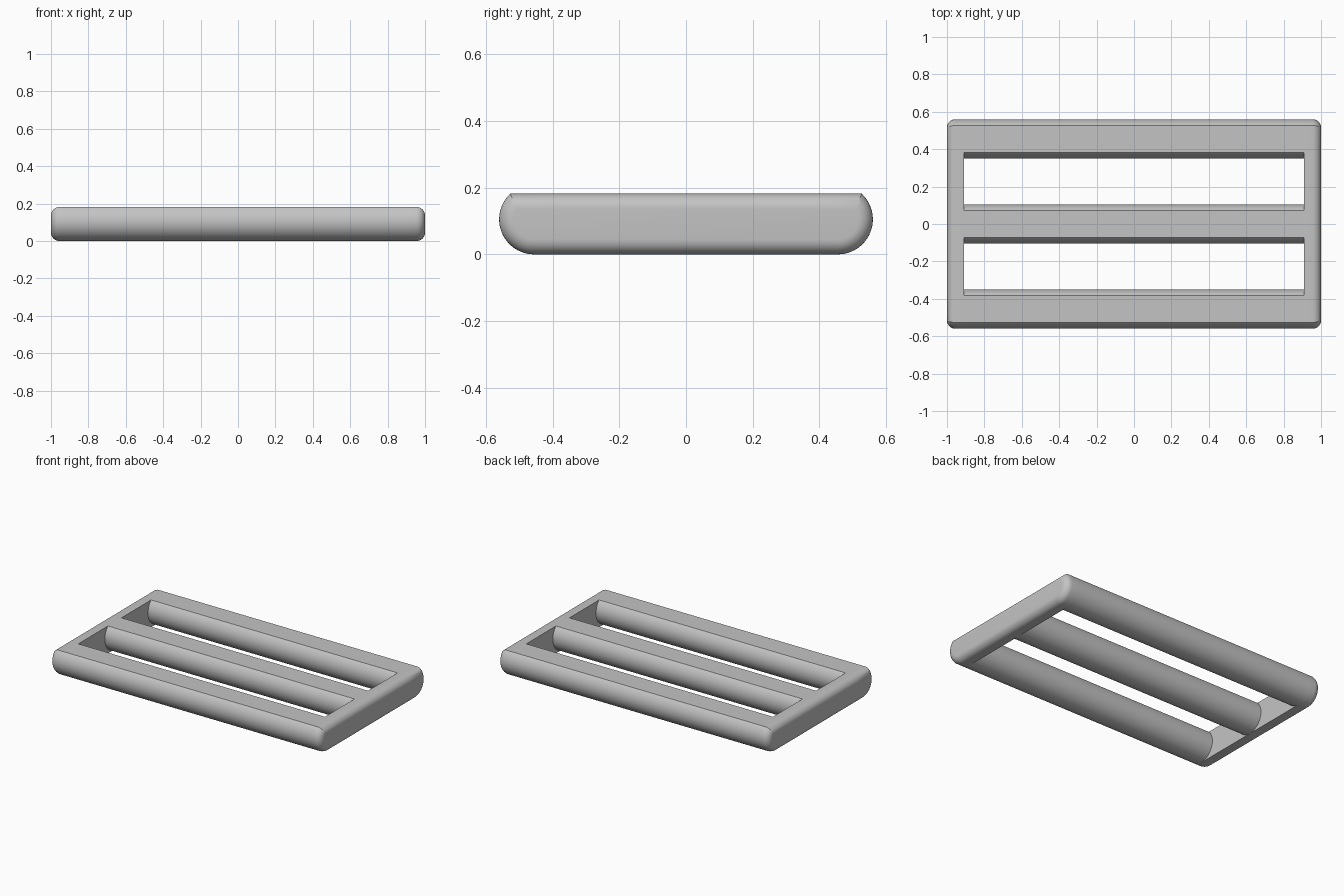
import bpy, bmesh
from math import asin, pi, sin, cos, sqrt, radians

cube = bpy.data.objects.get("Cube")
if cube:
    bpy.data.objects.remove(cube, do_unlink=True)

R = 0.105        # bar radius, also the height of the bar centre
TOP = 0.182      # height of the flat top
BAR_Y = 0.455    # centre of the outer bars
INNER_X = 0.91   # inner face of the end pieces
FILLET = 0.045   # rounding of the outer ends
STEPS = 24
flat = sqrt(R ** 2 - (TOP - R) ** 2)   # half width of a bar's flat top

bm = bmesh.new()


def arc(yc, side, d=0.0):
    """One flank of a bar, from its flat top down to its lowest point."""
    r = R - d
    start = asin((TOP - R - d) / r)
    out = []
    for i in range(STEPS + 1):
        a = start + (-pi / 2 - start) * i / STEPS
        out.append((yc + side * r * cos(a), R + r * sin(a)))
    return out


def outline(d):
    """Outer section of the end piece, shrunk by d."""
    tops = [(y, TOP - d) for y in (-BAR_Y + flat, -flat, flat, BAR_Y - flat)]
    return arc(BAR_Y, 1, d) + [(0, d)] + arc(-BAR_Y, -1, d)[::-1] + tops


def ring(x, points):
    return [bm.verts.new((x, y, z)) for y, z in points]


def bridge(a, b):
    n = len(a)
    for i in range(n):
        j = (i + 1) % n
        bm.faces.new((a[i], a[j], b[j], b[i]))


# End pieces with rounded outer edges
for s in (-1, 1):
    last = ring(s * INNER_X, outline(0))
    for i in range(9):
        t = i / 8 * pi / 2
        new = ring(s * (1 - FILLET + FILLET * sin(t)), outline(FILLET * (1 - cos(t))))
        bridge(last, new)
        last = new
    bm.faces.new(last)
    # Inner walls between the bars
    for a, b in ((-BAR_Y, 0), (0, BAR_Y)):
        bm.faces.new(ring(s * INNER_X, arc(a, 1) + arc(b, -1)[::-1]))

# Three round bars with flat tops
for y in (-BAR_Y, 0, BAR_Y):
    section = arc(y, 1) + arc(y, -1)[::-1][1:]
    bridge(ring(-INNER_X, section), ring(INNER_X, section))

bmesh.ops.remove_doubles(bm, verts=bm.verts, dist=0.0001)
bmesh.ops.recalc_face_normals(bm, faces=bm.faces)

mesh = bpy.data.meshes.new("strap_slider")
bm.to_mesh(mesh)
bm.free()
slider = bpy.data.objects.new("strap_slider", mesh)
bpy.context.collection.objects.link(slider)

# Plain grey plastic
grey = bpy.data.materials.new("grey_plastic")
grey.use_nodes = True
colour = (0.55, 0.55, 0.55, 1)
grey.diffuse_color = colour
grey.node_tree.nodes["Principled BSDF"].inputs["Base Color"].default_value = colour
mesh.materials.append(grey)

bpy.ops.object.select_all(action="DESELECT")
slider.select_set(True)
bpy.context.view_layer.objects.active = slider
bpy.ops.object.shade_smooth_by_angle(angle=radians(30))
